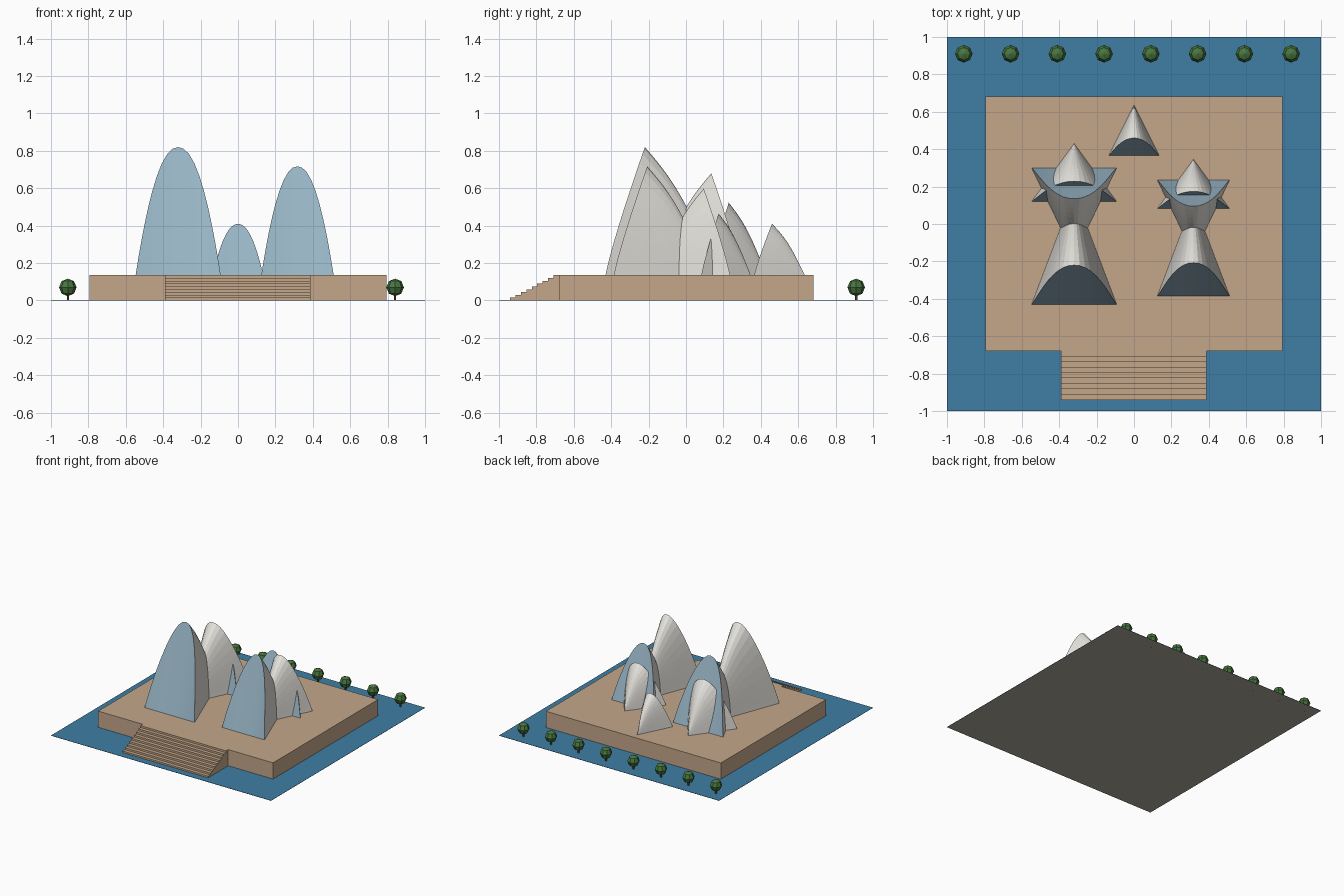
import bpy, bmesh, math
from mathutils import Matrix, Vector

cube = bpy.data.objects.get("Cube")
if cube:
    bpy.data.objects.remove(cube, do_unlink=True)


def material(name, rgb):
    m = bpy.data.materials.new(name)
    m.use_nodes = True
    m.diffuse_color = (*rgb, 1)
    m.node_tree.nodes["Principled BSDF"].inputs["Base Color"].default_value = (*rgb, 1)
    return m


WATER = material("water_blue", (0.05, 0.21, 0.37))
GROUND = material("ground_grey", (0.42, 0.41, 0.34))
STONE = material("tan_stone", (0.56, 0.39, 0.255))
SHELL = material("shell_white", (0.86, 0.84, 0.79))
GLASS = material("pale_blue_glass", (0.32, 0.47, 0.57))
LEAF = material("leaf_green", (0.065, 0.18, 0.05))
TRUNK = material("trunk_brown", (0.15, 0.08, 0.04))

DECK = 0.135  # platform height


def finish(name, bm, *mats):
    mesh = bpy.data.meshes.new(name)
    bm.to_mesh(mesh)
    bm.free()
    for m in mats:
        mesh.materials.append(m)
    ob = bpy.data.objects.new(name, mesh)
    bpy.context.collection.objects.link(ob)
    return ob


def add_box(bm, lo, hi):
    lo, hi = Vector(lo), Vector(hi)
    bmesh.ops.create_cube(bm, size=1, matrix=Matrix.Translation((lo + hi) / 2)
                          @ Matrix.Diagonal((*(hi - lo), 1)))


# Thin site plate: water on top, grey ground underneath
bm = bmesh.new()
add_box(bm, (-1, -1, 0), (1, 1, 0.002))
for f in bm.faces:
    f.material_index = 1 if f.normal.z < -0.5 else 0
finish("water", bm, WATER, GROUND)

# Platform
bm = bmesh.new()
add_box(bm, (-0.795, -0.68, 0.001), (0.795, 0.683, DECK))
finish("platform", bm, STONE)

# Front steps
STEPS = 9
tread, rise = 0.26 / STEPS, DECK / STEPS
bm = bmesh.new()
for i in range(STEPS):
    y = -0.94 + i * tread
    add_box(bm, (-0.39, y, 0.001), (0.387, y + tread, (i + 1) * rise))
finish("front_steps", bm, STONE)


def vault(name, x, mouth, tail, width, height, segs=24, rows=12):
    """Shell that runs from a leaning arched mouth to a point, with a glazed mouth."""
    length = tail - mouth
    bm = bmesh.new()
    arch = []
    for i in range(segs + 1):
        u = -math.cos(math.pi * i / segs)
        rise = 1 - abs(u) ** 2.15
        arch.append(Vector((x + u * width / 2,
                            mouth + 0.35 * length * rise ** 1.15,
                            height * rise)))
    tip = Vector((x, tail, 0))
    grid = []
    for j in range(rows + 1):
        s = j / rows
        lift = 1 - s + 0.11 * math.sin(math.pi * s)
        row = []
        for p in arch:
            q = p.lerp(tip, s)
            row.append(bm.verts.new((q.x, q.y, DECK + p.z * lift)))
        grid.append(row)
    for a, b in zip(grid, grid[1:]):
        for i in range(segs):
            bm.faces.new((a[i], a[i + 1], b[i + 1], b[i]))
    # Glass strips from the arch down to the sill
    sill = [bm.verts.new((p.x, mouth, DECK)) for p in arch]
    for i in range(segs):
        f = bm.faces.new((sill[i], sill[i + 1], grid[0][i + 1], grid[0][i]))
        f.material_index = 1
    bmesh.ops.remove_doubles(bm, verts=bm.verts, dist=0.00005)
    bmesh.ops.recalc_face_normals(bm, faces=bm.faces)
    # Keep normals pointing outward from the glazed mouth
    pane = max((f for f in bm.faces if f.material_index == 1), key=lambda f: f.calc_area())
    if pane.normal.y * length > 0:
        bmesh.ops.reverse_faces(bm, faces=bm.faces)
    finish(name, bm, SHELL, GLASS)


# Two matching halls of three interlocking shells
for side, x, y, k in (("right", -0.32, 0, 1), ("left", 0.318, -0.02, 0.85)):
    for part, mouth, tail, height in (("front", -0.43, 0.17, 0.685),
                                      ("middle", 0.30, -0.17, 0.545),
                                      ("rear", 0.12, 0.43, 0.388)):
        vault(f"{side}_{part}_shell", x, y + k * mouth, y + k * tail, 0.455 * k, height * k)

# Small separate shell at the back
vault("small_back_shell", 0, 0.365, 0.635, 0.27, 0.275)

# Row of trees along the back
for n in range(8):
    at = Matrix.Translation((-0.91 + n * 0.25, 0.91, 0))
    bm = bmesh.new()
    bmesh.ops.create_cone(bm, cap_ends=True, segments=6, radius1=0.006, radius2=0.006,
                          depth=0.04, matrix=at @ Matrix.Translation((0, 0, 0.02)))
    finish(f"tree_trunk_{n + 1}", bm, TRUNK)
    bm = bmesh.new()
    bmesh.ops.create_uvsphere(bm, u_segments=8, v_segments=4, radius=0.047,
                              matrix=at @ Matrix.Translation((0, 0, 0.07)))
    finish(f"tree_crown_{n + 1}", bm, LEAF)
